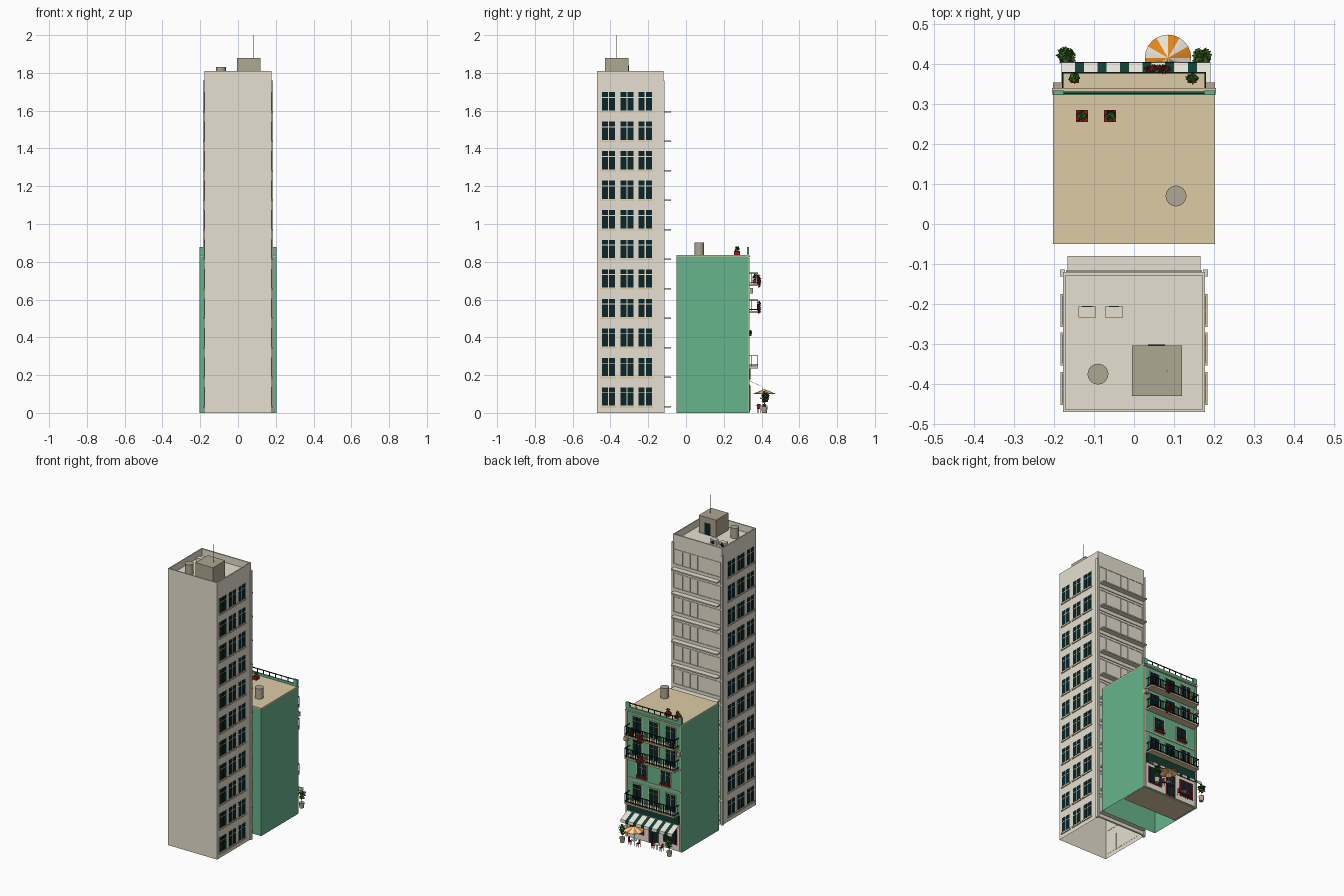
import bpy, bmesh, math, random
from mathutils import Vector, Matrix

if "Cube" in bpy.data.objects:
    bpy.data.objects.remove(bpy.data.objects["Cube"])

random.seed(4)
COL = {
    "green_wall": (.137, .46, .262), "concrete": (.79, .745, .63), "tan": (.73, .60, .375),
    "dark_concrete": (.43, .385, .285), "dark_glass": (.003, .018, .02), "red": (.27, .01, .018),
    "leaf_green": (.03, .13, .012), "orange": (.80, .24, .01), "cream": (.86, .84, .74),
    "dark_green": (.005, .05, .03)}
MAT = {}
for n, c in COL.items():
    MAT[n] = bpy.data.materials.new(n)
    MAT[n].diffuse_color = (*c, 1)


def finish(bm, name, mats):
    me = bpy.data.meshes.new(name)
    bm.to_mesh(me)
    bm.free()
    for m in mats:
        me.materials.append(MAT[m])
    ob = bpy.data.objects.new(name, me)
    bpy.context.collection.objects.link(ob)
    return ob


def boxes(name, mat, items, open_bottom=False):
    """One object from boxes given as (x0, x1, y0, y1, z0, z1)."""
    bm = bmesh.new()
    for x0, x1, y0, y1, z0, z1 in items:
        m = Matrix.Translation(((x0 + x1) / 2, (y0 + y1) / 2, (z0 + z1) / 2)) @ \
            Matrix.Diagonal((abs(x1 - x0), abs(y1 - y0), abs(z1 - z0), 1))
        bmesh.ops.create_cube(bm, size=1, matrix=m)
    bmesh.ops.recalc_face_normals(bm, faces=bm.faces)
    if open_bottom:
        bm.normal_update()
        bmesh.ops.delete(bm, geom=[f for f in bm.faces if f.normal.z < -.9], context='FACES_ONLY')
    return finish(bm, name, [mat])


def cyl(name, mat, x, y, z0, z1, r, r2=None, n=24):
    bm = bmesh.new()
    bmesh.ops.create_cone(bm, cap_ends=True, segments=n, radius1=r, radius2=r if r2 is None else r2,
                          depth=z1 - z0, matrix=Matrix.Translation((x, y, (z0 + z1) / 2)))
    bm.normal_update()
    for f in bm.faces:
        f.smooth = n > 12 and abs(f.normal.z) < .9
    return finish(bm, name, [mat])


def leaves(name, c, r, n, size, mats=("leaf_green",)):
    """Loose leaf quads scattered in an ellipsoid, facing outward."""
    bm = bmesh.new()
    for i in range(n):
        d = Vector([random.gauss(0, 1) for _ in range(3)]).normalized() * random.uniform(.35, 1)
        p = Vector(c) + Vector([d[k] * r[k] for k in range(3)])
        rot = Matrix.Rotation(random.uniform(0, 6.28), 4, 'Z') @ Matrix.Rotation(random.uniform(-1.2, 1.2), 4, 'X')
        vs = [bm.verts.new(p + rot @ Vector(q) * size) for q in ((-1, 0, 0), (0, -.55, 0), (1, 0, 0), (0, .55, 0))]
        f = bm.faces.new(vs)
        f.material_index = i % len(mats)
        f.normal_update()
        if f.normal.dot(d) < 0:
            f.normal_flip()
    return finish(bm, name, mats)


# ---------- tower ----------
FL = [.036 + k * .1563 for k in range(11)]
boxes("tower_body", "concrete", [(-.178, .178, -.47, -.12, 0, 1.765)], True)
boxes("tower_parapet", "concrete", [
    (-.178, .178, -.47, -.463, 1.765, 1.81), (-.178, .178, -.129, -.12, 1.765, 1.81),
    (-.178, -.171, -.463, -.129, 1.765, 1.81), (.171, .178, -.463, -.129, 1.765, 1.81)])
frames, panes, sills, fins, slabs, rear = [], [], [], [], [], []
for s in (-1, 1):
    fins.append((s * .172, s * .185, -.131, -.114, 0, 1.76))
    for z in FL:
        for y in (-.411, -.312, -.216):
            frames.append((s * .177, s * .1788, y - .037, y + .037, z, z + .1))
            sills.append((s * .177, s * .184, y - .041, y + .041, z - .009, z))
            for d in (-1, 1):
                a, b = sorted((y + d * .003, y + d * .035))
                panes.append((s * .178, s * .1798, a, b, z + .002, z + .068))
                panes.append((s * .178, s * .1798, a, b, z + .073, z + .099))
for z in FL:
    # balcony slab, low wall and window frames on the rear
    slabs.append((-.166, .166, -.121, -.08, z - .008, z))
    rear.append((-.17, .17, -.121, -.115, z - .03, z + .02))
    for i in range(7):
        x = -.165 + i * .055
        rear.append((x - .003, x + .003, -.121, -.117, z, z + .115))
    rear.append((-.168, .168, -.121, -.117, z + .11, z + .116))
boxes("tower_window_frames", "concrete", frames)
boxes("tower_window_panes", "dark_glass", panes)
boxes("tower_window_sills", "tan", sills)
boxes("tower_corner_fins", "concrete", fins)
boxes("tower_balcony_slabs", "concrete", slabs)
boxes("tower_rear_frames", "concrete", rear)

# tower roof equipment
boxes("roof_stair_house", "dark_concrete", [(-.005, .12, -.43, -.304, 1.765, 1.878)])
boxes("roof_door", "dark_glass", [(.035, .078, -.305, -.301, 1.766, 1.84)])
cyl("roof_antenna", "dark_concrete", .083, -.367, 1.87, 2.0, .0015, n=6)
cyl("tower_water_tank", "dark_concrete", -.09, -.375, 1.765, 1.832, .026)
boxes("roof_air_units", "concrete", [(x - .022, x + .022, -.234, -.206, 1.765, 1.8) for x in (-.117, -.05)])
for x in (-.117, -.05):
    fan = cyl("air_unit_fan", "dark_glass", 0, 0, 0, .002, .013, n=16)
    fan.matrix_world = Matrix.Translation((x, -.2045, 1.783)) @ Matrix.Rotation(math.pi / 2, 4, 'X')

# ---------- green town house ----------
boxes("house_body", "green_wall", [(-.203, .203, -.05, .33, 0, .828)], True)
boxes("house_floor_slab", "tan", [(-.195, .195, .14, .326, .001, .006)])
boxes("house_roof", "tan", [(-.203, .203, -.05, .33, .828, .835)])
boxes("house_cornice", "tan", [(-.205, .205, .324, .34, .824, .832)])
boxes("house_parapet_ends", "green_wall", [(-.203, .203, .322, .332, .832, .85)] +
      [(s * .176, s * .203, .322, .334, .84, .878) for s in (-1, 1)])
boxes("house_parapet_railing", "dark_glass", [(-.176, .176, .3245, .3285, .872, .877)] +
      [(-.176 + i * .044 - .002, -.176 + i * .044 + .002, .325, .328, .845, .874) for i in range(9)])
cyl("house_water_tank", "dark_concrete", .105, .07, .834, .903, .026)
for x in (-.13, -.06):
    boxes("roof_planter", "red", [(x - .015, x + .015, .255, .285, .834, .856)])
    leaves("roof_plant", (x, .27, .868), (.013, .013, .016), 50, .006)

# facade trim
boxes("facade_corner_trim", "tan", [(s * .194, s * .203, .329, .335, 0, .82) for s in (-1, 1)])
boxes("facade_bands", "tan", [(-.19, .19, .329, .334, z - .004, z + .003) for z in (.39, .535)])
fr, pn, bars = [], [], []
for z, xs in ((.25, (-.12, 0, .12)), (.405, (-.085, .085)), (.545, (-.12, 0, .12)), (.69, (-.12, 0, .12))):
    h = .1 if len(xs) == 2 else .113
    for x in xs:
        fr.append((x - .038, x + .038, .329, .334, z, z + h))
        for d in (-1, 1):
            a, b = sorted((x + d * .002, x + d * .033))
            pn.append((a, b, .331, .336, z + .004, z + h * .7))
            pn.append((a, b, .331, .336, z + h * .73, z + h - .005))
boxes("facade_window_frames", "tan", fr)
boxes("facade_window_panes", "dark_glass", pn)

# balconies with bar railings
BZ = (.245, .54, .683)
boxes("house_balcony_slabs", "tan", [(-.18, .18, .329, .38, z - .01, z) for z in BZ])
for z in BZ:
    for h in (.006, .056):
        bars.append((-.18, .18, .376, .38, z + h, z + h + .004))
        bars += [(s * .176, s * .18, .33, .38, z + h, z + h + .004) for s in (-1, 1)]
    bars += [(-.178 + i * .0127 - .0015, -.178 + i * .0127 + .0015, .3765, .3795, z, z + .058) for i in range(29)]
    bars += [(s * .1785 - .0012, s * .1785 + .0012, y - .0012, y + .0012, z, z + .058)
             for s in (-1, 1) for y in (.345, .36)]
boxes("balcony_railings", "dark_glass", bars)
for z in (.555, .7):
    leaves("hanging_flowers", (.06, .387, z), (.034, .007, .036), 150, .008, ("red", "red", "red", "leaf_green"))
for x in (-.148, .145):
    boxes("balcony_pot", "red", [(x - .011, x + .011, .352, .374, .684, .705)])
    leaves("balcony_plant", (x, .364, .722), (.015, .012, .02), 60, .006)
boxes("window_flower_boxes", "red", [(x - .036, x + .036, .332, .346, .408, .418) for x in (-.085, .085)])
for x in (-.085, .085):
    leaves("window_flowers", (x, .341, .426), (.034, .007, .011), 80, .005, ("leaf_green", "red"))
boxes("wall_air_units", "dark_concrete", [(s * .18, s * .203, .332, .354, .632, .66) for s in (-1, 1)])

# shop front
boxes("shop_wall", "cream", [(-.188, .188, .329, .335, .005, .175)])
boxes("shop_sign_board", "dark_green", [(-.185, .185, .329, .341, .178, .234)])
SH = [(-.17, -.07, .04), (-.035, .035, .006), (.07, .17, .04)]
boxes("shop_frames", "red", [(a, b, .334, .339, z, .15) for a, b, z in SH])
boxes("shop_glass", "dark_glass", [(a + .006 + i * (b - a) / 2 - i * .003, a + (b - a) / 2 - .003 + i * (b - a) / 2 - i * .003,
                                    .336, .341, z + .008, .144) for a, b, z in SH for i in (0, 1)])

# striped awning: slope and front valance built stripe by stripe
bm = bmesh.new()
x = -.182
for i in range(13):
    w = .0225 if i % 2 else .034
    prev = None
    for y, z in ((.334, .172), (.403, .14), (.405, .122)):
        cur = [bm.verts.new((x + k * w, y, z)) for k in (0, 1)]
        if prev:
            bm.faces.new((prev[0], cur[0], cur[1], prev[1])).material_index = i % 2
            bm.faces.ensure_lookup_table()
            bm.faces[-1].normal_update()
            if bm.faces[-1].normal.z < 0:
                bm.faces[-1].normal_flip()
        prev = cur
    x += w
awning = finish(bm, "shop_awning", ["cream", "dark_green"])
awning.modifiers.new("thickness", 'SOLIDIFY').thickness = .002

# parasol: cone with alternating panels
bm = bmesh.new()
PX, PY = .085, .415
tip = bm.verts.new((PX, PY, .126))
rim = [bm.verts.new((PX + .058 * math.cos(i * math.pi / 12), PY + .058 * math.sin(i * math.pi / 12), .102)) for i in range(24)]
for i in range(24):
    bm.faces.new((tip, rim[i], rim[(i + 1) % 24])).material_index = (i // 2) % 2
para = finish(bm, "parasol_canopy", ["orange", "cream"])
para.modifiers.new("thickness", 'SOLIDIFY').thickness = .0015
cyl("parasol_pole", "cream", PX, PY, 0, .124, .0018, n=8)

# cafe tables and chairs
for tx, ty in ((PX, PY), (-.06, .385)):
    cyl("cafe_table_top", "cream", tx, ty, .036, .039, .017)
    cyl("cafe_table_leg", "dark_glass", tx, ty, 0, .036, .002, n=8)
    for s in (-1, 1):
        cx = tx + s * .03
        legs = [(cx + a * .008 - .001, cx + a * .008 + .001, ty + b * .008 - .001, ty + b * .008 + .001, 0, .022)
                for a in (-1, 1) for b in (-1, 1)]
        back = (cx + s * .007, cx + s * .009, ty - .009, ty + .009, .023, .048)
        boxes("cafe_chair", "red", legs + [back, (cx - .009, cx + .009, ty - .009, ty + .009, .021, .024)])

# potted trees by the entrance
for s in (-1, 1):
    cyl("tree_pot", "dark_concrete", s * .17, .415, 0, .034, .013, .017, n=12)
    cyl("tree_stem", "dark_concrete", s * .17, .415, .03, .08, .002, n=6)
    leaves("tree_leaves", (s * .17, .418, .085), (.022, .022, .034), 130, .008)

for m in bpy.data.materials:
    if m.users and not m.is_grease_pencil:
        m.use_nodes = True
        m.node_tree.nodes["Principled BSDF"].inputs["Base Color"].default_value = m.diffuse_color
